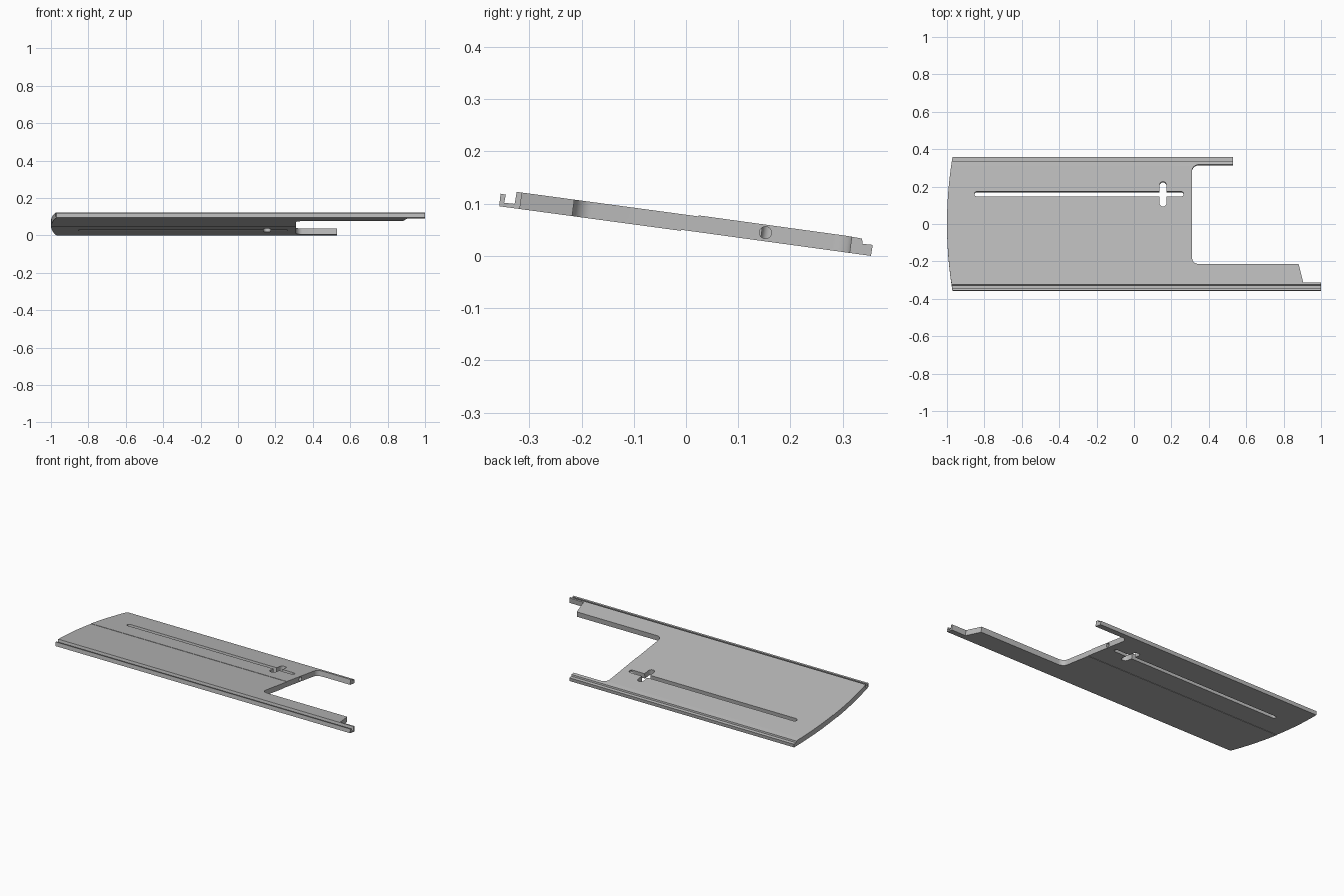
import bpy
import bmesh
from math import sin, cos, pi, radians
from mathutils import Vector

cube = bpy.data.objects.get("Cube")
if cube:
    bpy.data.objects.remove(cube, do_unlink=True)

SLOPE = 0.134                                   # fall of the tilted plate along y
NORMAL = Vector((0, SLOPE, 1)).normalized()

grey = bpy.data.materials.new("plain_grey")
grey.use_nodes = True
colour = (0.5, 0.5, 0.5, 1)
grey.diffuse_color = colour
grey.node_tree.nodes["Principled BSDF"].inputs["Base Color"].default_value = colour


def prism(name, ring, offset):
    """Extrude a closed ring of points along an offset vector."""
    bm = bmesh.new()
    face = bm.faces.new([bm.verts.new(p) for p in ring])
    grown = bmesh.ops.extrude_face_region(bm, geom=[face])["geom"]
    verts = [v for v in grown if isinstance(v, bmesh.types.BMVert)]
    bmesh.ops.translate(bm, verts=verts, vec=offset)
    bmesh.ops.recalc_face_normals(bm, faces=bm.faces)
    mesh = bpy.data.meshes.new(name)
    bm.to_mesh(mesh)
    bm.free()
    mesh.materials.append(grey)
    obj = bpy.data.objects.new(name, mesh)
    bpy.context.collection.objects.link(obj)
    return obj


def plan_prism(name, plan):
    """Prism standing square to the tilted plate, from a plan outline."""
    ring = [Vector((x, y, 0.062 - SLOPE * y)) - NORMAL * 0.15 for x, y in plan]
    return prism(name, ring, NORMAL * 0.3)


def arc(cx, cy, r, start, end, steps=8):
    angles = [radians(start + (end - start) * i / steps) for i in range(steps + 1)]
    return [(cx + r * cos(a), cy + r * sin(a)) for a in angles]


def combine(target, cutter, operation):
    mod = target.modifiers.new("cut", 'BOOLEAN')
    mod.object = cutter
    mod.operation = operation
    mod.solver = 'EXACT'
    graph = bpy.context.evaluated_depsgraph_get()
    mesh = bpy.data.meshes.new_from_object(target.evaluated_get(graph))
    target.modifiers.clear()
    target.data = mesh
    bpy.data.objects.remove(cutter, do_unlink=True)


# Side profile: front hook, plate with a small mid step, rear rebate
profile = [
    (-0.3575, 0.095), (-0.01, 0.048), (-0.01, 0.050), (0.354, 0.0),
    (0.3575, 0.021), (0.338, 0.023), (0.337, 0.033), (0.31, 0.038),
    (0.024, 0.0775), (0.024, 0.0755), (-0.324, 0.1225), (-0.328, 0.0995),
    (-0.348, 0.1015), (-0.345, 0.117), (-0.355, 0.119),
]
plate = prism("slotted_plate", [(-1.1, y, z) for y, z in profile], Vector((2.2, 0, 0)))

# Plan outline: bowed left end, two arms around a filleted notch
bow = [(-1 + 0.03 * (y / 0.36) ** 2, y) for y in [0.42 - 0.06 * i for i in range(15)]]
outline = bow + [(1, -0.42), (1, -0.316), (0.905, -0.316), (0.88, -0.216)]
outline += arc(0.345, -0.181, 0.035, 270, 180)
outline += arc(0.345, 0.28, 0.035, 180, 90)
outline += [(0.53, 0.315), (0.53, 0.42)]
combine(plate, plan_prism("outline_cutter", outline), 'INTERSECT')

# Long slot with rounded ends
SLOT_Y, R = 0.158, 0.0135
slot = arc(-0.84, SLOT_Y, R, 90, 270) + arc(0.252, SLOT_Y, R, -90, 90)
combine(plate, plan_prism("slot_cutter", slot), 'DIFFERENCE')

# Short cross slot
cross = arc(0.155, 0.205, 0.019, 0, 180) + arc(0.155, 0.11, 0.019, 180, 360)
combine(plate, plan_prism("cross_cutter", cross), 'DIFFERENCE')

# Round bore from the notch wall into the slot
bore = [(0.25, 0.152 + 0.0115 * cos(a), 0.0445 + 0.0115 * sin(a))
        for a in [2 * pi * i / 24 for i in range(24)]]
combine(plate, prism("bore_cutter", bore, Vector((0.1, 0, 0))), 'DIFFERENCE')

bpy.context.view_layer.objects.active = plate
plate.select_set(True)
bpy.ops.object.shade_smooth_by_angle(angle=radians(25))
